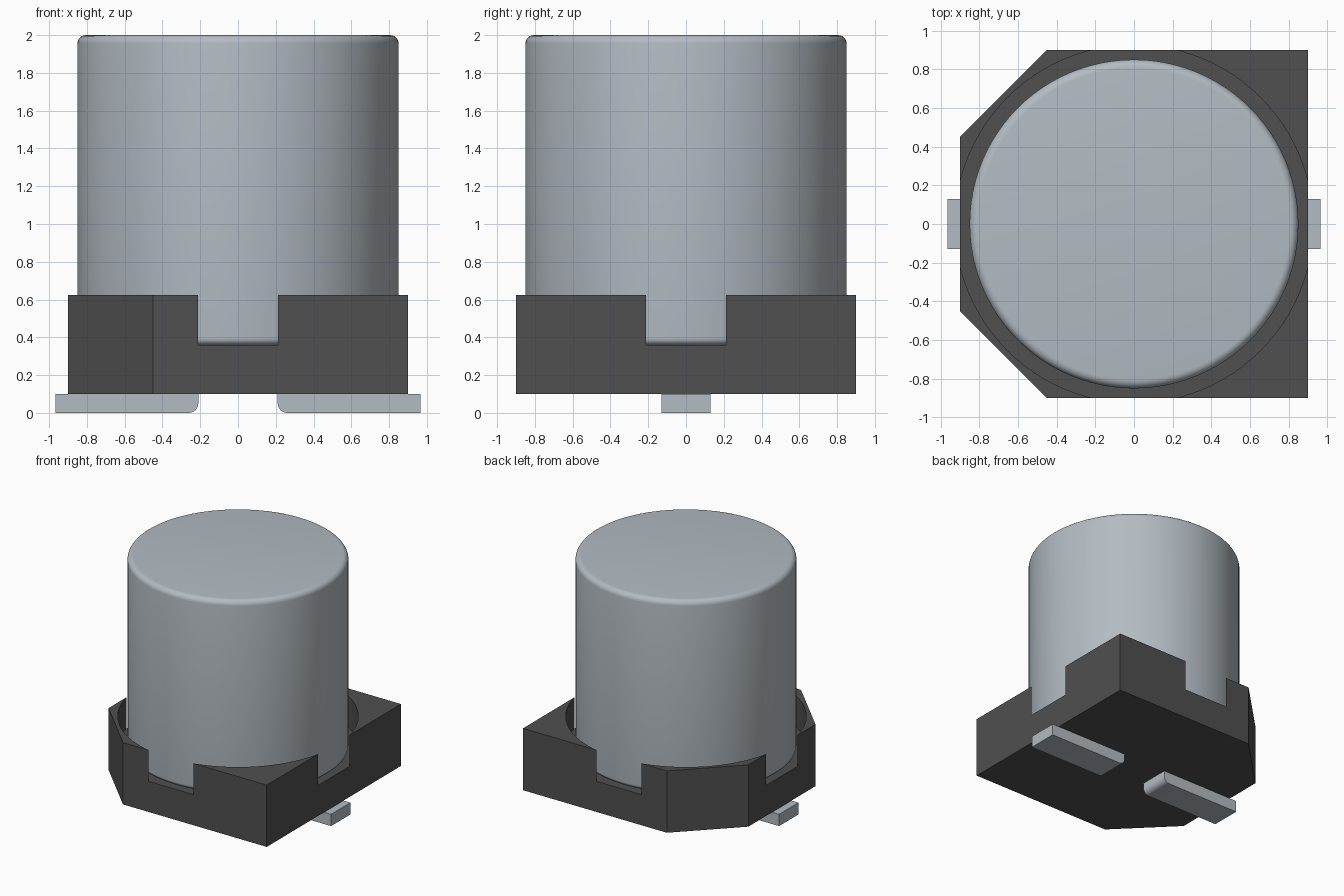
import bpy, bmesh, math

cube = bpy.data.objects.get("Cube")
if cube:
    bpy.data.objects.remove(cube, do_unlink=True)


def material(name, rgb, metallic=0.0):
    m = bpy.data.materials.new(name)
    m.use_nodes = True
    m.diffuse_color = (*rgb, 1)
    m.node_tree.nodes["Principled BSDF"].inputs["Base Color"].default_value = (*rgb, 1)
    return m


silver = material("silver metal", (0.45, 0.50, 0.54))
black = material("dark plastic", (0.08, 0.08, 0.08))


def make_object(name, bm, mat):
    bmesh.ops.recalc_face_normals(bm, faces=bm.faces)
    mesh = bpy.data.meshes.new(name)
    bm.to_mesh(mesh)
    bm.free()
    mesh.materials.append(mat)
    obj = bpy.data.objects.new(name, mesh)
    bpy.context.collection.objects.link(obj)
    return obj


def prism(name, points, offset, mat):
    """Extrude a closed outline of 3D points along an offset."""
    bm = bmesh.new()
    face = bm.faces.new([bm.verts.new(p) for p in points])
    top = bmesh.ops.extrude_face_region(bm, geom=[face])["geom"]
    bmesh.ops.translate(bm, vec=offset, verts=[v for v in top if isinstance(v, bmesh.types.BMVert)])
    return make_object(name, bm, mat)


def smooth(obj, angle=35):
    bpy.ops.object.select_all(action="DESELECT")
    obj.select_set(True)
    bpy.context.view_layer.objects.active = obj
    bpy.ops.object.shade_smooth_by_angle(angle=math.radians(angle))


def corner(cx, cz, r, start, steps=6):
    """Quarter-circle arc points, counter-clockwise from the start angle."""
    return [(cx + r * math.cos(math.radians(start + 90 * i / steps)),
             cz + r * math.sin(math.radians(start + 90 * i / steps))) for i in range(steps + 1)]


# Can: lathed profile with rounded rims
R, BOTTOM, TOP, SEG = 0.85, 0.36, 2.0, 96
profile = corner(R - 0.035, BOTTOM + 0.035, 0.035, -90) + corner(R - 0.045, TOP - 0.045, 0.045, 0)
bm = bmesh.new()
rings = [[bm.verts.new((r * math.cos(2 * math.pi * i / SEG), r * math.sin(2 * math.pi * i / SEG), z))
          for i in range(SEG)] for r, z in profile]
for a, b in zip(rings, rings[1:]):
    for i in range(SEG):
        j = (i + 1) % SEG
        bm.faces.new((a[i], a[j], b[j], b[i]))
bm.faces.new(rings[0])
bm.faces.new(rings[-1])
can = make_object("can", bm, silver)
smooth(can)

# Base: square block with two clipped corners on the right side
H, C = 0.9, 0.45
outline = [(H, -H), (H, H), (-C, H), (-H, C), (-H, -C), (-C, -H)]
base = prism("base", [(x, y, 0.1) for x, y in outline], (0, 0, 0.525), black)

# Round seat, wider than the block so it opens a notch in each side
seat = [(0.925 * math.cos(2 * math.pi * i / SEG), 0.925 * math.sin(2 * math.pi * i / SEG), BOTTOM)
        for i in range(SEG)]
cutter = prism("seat_cutter", seat, (0, 0, 1), black)
cutter.hide_render = True
cut = base.modifiers.new("seat", "BOOLEAN")
cut.operation = "DIFFERENCE"
cut.solver = "EXACT"
cut.object = cutter
bpy.context.view_layer.objects.active = base
bpy.ops.object.modifier_apply(modifier=cut.name)
bpy.data.objects.remove(cutter, do_unlink=True)
smooth(base, 20)

# Leads: flat bars with a rounded inner lower edge
for side, name in ((-1, "right_lead"), (1, "left_lead")):
    shape = [(0.965, 0.1), (0.21, 0.1)] + corner(0.26, 0.05, 0.05, 180) + [(0.965, 0.0)]
    lead = prism(name, [(side * x, -0.13, z) for x, z in shape], (0, 0.26, 0), silver)
    smooth(lead)
